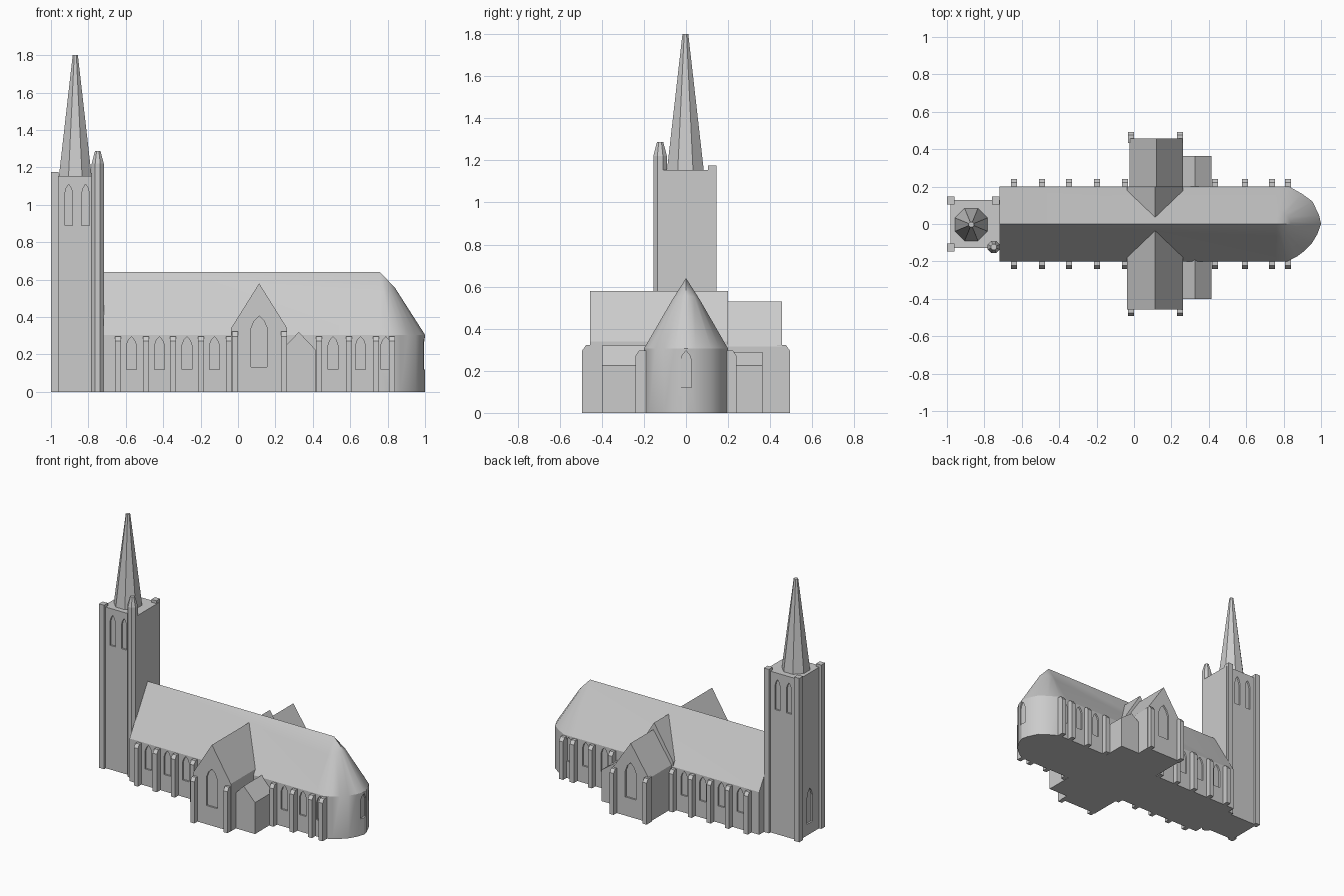
import bpy, bmesh, math
from mathutils import Matrix, Vector

if "Cube" in bpy.data.objects:
    bpy.data.objects.remove(bpy.data.objects["Cube"])

stone = bpy.data.materials.new("grey_stone")
stone.diffuse_color = (0.6, 0.6, 0.6, 1)
stone.use_nodes = True
stone.node_tree.nodes["Principled BSDF"].inputs["Base Color"].default_value = stone.diffuse_color


def finish(name, bm):
    bmesh.ops.recalc_face_normals(bm, faces=bm.faces[:])
    me = bpy.data.meshes.new(name)
    bm.to_mesh(me)
    bm.free()
    me.materials.append(stone)
    ob = bpy.data.objects.new(name, me)
    bpy.context.collection.objects.link(ob)
    return ob


def place(x, y, deg):
    return Matrix.Translation((x, y, 0)) @ Matrix.Rotation(math.radians(deg), 4, 'Z')


def prism(bm, profile, y0, y1, mat=Matrix()):
    """Extrude an (x, z) profile from y0 to y1."""
    a, b = [[bm.verts.new(mat @ Vector((x, y, z))) for x, z in profile] for y in (y0, y1)]
    n = len(profile)
    bm.faces.new(a)
    bm.faces.new(b[::-1])
    for i in range(n):
        j = (i + 1) % n
        bm.faces.new((a[i], b[i], b[j], a[j]))


def house(name, x0, x1, y0, y1, eave, ridge):
    bm = bmesh.new()
    prism(bm, [(x0, 0), (x1, 0), (x1, eave), ((x0 + x1) / 2, ridge), (x0, eave)], y0, y1)
    return finish(name, bm)


def box(bm, x0, x1, y0, y1, z1):
    prism(bm, [(x0, 0), (x1, 0), (x1, z1), (x0, z1)], y0, y1)


def octagon(bm, x, y, z0, z1, r0, r1):
    mat = Matrix.Translation((x, y, (z0 + z1) / 2)) @ Matrix.Rotation(math.pi / 8, 4, 'Z')
    bmesh.ops.create_cone(bm, cap_ends=True, segments=8, radius1=r0, radius2=r1,
                          depth=z1 - z0, matrix=mat)


def cut_windows(body, spots, w, z0, spring, top):
    """Recess pointed windows; spots are (x, y, facing angle), angle 0 faces -y."""
    h = w / 2
    mid = spring + (top - spring) * 0.6
    arch = [(-h, z0), (h, z0), (h, spring), (h * 0.62, mid), (0, top), (-h * 0.62, mid), (-h, spring)]
    bm = bmesh.new()
    for x, y, deg in spots:
        prism(bm, arch, -0.04, 0.012, place(x, y, deg))
    cutter = finish(body.name + "_window_cutter", bm)
    cutter.hide_render = True
    cutter.display_type = 'WIRE'
    mod = body.modifiers.new("windows", 'BOOLEAN')
    mod.operation = 'DIFFERENCE'
    mod.solver = 'EXACT'
    mod.object = cutter


# Nave with rounded apse: walls, pitched roof, and curved roof end
EAVE, RIDGE, XA = 0.305, 0.64, 0.76
apse = [(XA, -0.2), (0.82, -0.2), (0.87, -0.175), (0.91, -0.145), (0.95, -0.105), (0.98, -0.055),
        (1.0, 0), (0.99, 0.045), (0.955, 0.12), (0.9, 0.16), (0.83, 0.2), (XA, 0.2)]
outline = [(-0.72, -0.2)] + apse + [(-0.72, 0.2)]
bm = bmesh.new()
low = [bm.verts.new((x, y, 0)) for x, y in outline]
up = [bm.verts.new((x, y, EAVE)) for x, y in outline]
west, east = bm.verts.new((-0.72, 0, RIDGE)), bm.verts.new((XA, 0, RIDGE))
bm.faces.new(low)
for i in range(len(outline)):
    j = (i + 1) % len(outline)
    bm.faces.new((low[i], low[j], up[j], up[i]))
T = 0.33
ring = [bm.verts.new((XA + (x - XA) * T, y * T, RIDGE - (RIDGE - EAVE) * T + 0.027 * (x - XA) / 0.24))
        for x, y in apse]
arc = up[1:-1]
for i in range(len(apse) - 1):
    bm.faces.new((arc[i], arc[i + 1], ring[i + 1], ring[i]))
    bm.faces.new((ring[i], ring[i + 1], east))
bm.faces.new((up[0], arc[0], ring[0], east, west))
bm.faces.new((up[-1], west, east, ring[-1], arc[-1]))
bm.faces.new((up[0], west, up[-1]))
nave = finish("nave", bm)
bpy.context.view_layer.objects.active = nave
nave.select_set(True)
bpy.ops.object.shade_smooth_by_angle(angle=math.radians(30))
nave.select_set(False)
spots = [(0.996, 0, 90)]
for x in (-0.57, -0.42, -0.273, -0.126, 0.508, 0.655, 0.79):
    spots += [(x, -0.2, 0), (x, 0.2, 180)]
cut_windows(nave, spots, 0.052, 0.12, 0.25, 0.295)

# Transepts and side chapels
front = house("front_transept", -0.037, 0.263, -0.457, 0.2, 0.34, 0.58)
cut_windows(front, [(0.113, -0.457, 0)], 0.086, 0.134, 0.34, 0.406)
back = house("back_transept", -0.025, 0.263, 0.1, 0.457, 0.315, 0.53)
cut_windows(back, [(0.119, 0.457, 180)], 0.086, 0.134, 0.32, 0.39)
house("front_chapel", 0.235, 0.415, -0.4, -0.15, 0.225, 0.32)
house("back_chapel", 0.235, 0.415, 0.15, 0.363, 0.225, 0.29)


# Buttresses along nave and at the transept corners
def buttresses(name, xs, y, h):
    bm = bmesh.new()
    prof = [(-0.02, 0), (0.04, 0), (0.04, h - 0.025), (0.022, h), (-0.02, h)]
    for x in xs:
        for side in (-1, 1):
            prism(bm, prof, -0.016, 0.016, place(x, side * y, side * 90))
    return finish(name, bm)


buttresses("nave_buttresses", (-0.642, -0.492, -0.348, -0.198, -0.048, 0.433, 0.594, 0.738, 0.823), 0.2, 0.297)
buttresses("transept_buttresses", (-0.017, 0.245), 0.453, 0.322)

# Tower with belfry openings and a low west window
bm = bmesh.new()
box(bm, -0.982, -0.716, -0.127, 0.127, 1.155)
tower = finish("tower", bm)
spots = [(x, s * 0.127, 0 if s < 0 else 180) for x in (-0.905, -0.815) for s in (-1, 1)]
cut_windows(tower, spots, 0.042, 0.89, 1.06, 1.11)
cut_windows(tower, [(-0.982, 0, -90)], 0.06, 0.08, 0.27, 0.33)

# Corner piers
bm = bmesh.new()
for x, y in ((-0.98, -0.125), (-0.98, 0.125), (-0.74, 0.125)):
    box(bm, x - 0.02, x + 0.02, y - 0.021, y + 0.021, 1.175)
finish("tower_corner_piers", bm)

# Stair turret and spire
bm = bmesh.new()
octagon(bm, -0.75, -0.123, 0, 1.22, 0.035, 0.035)
octagon(bm, -0.75, -0.123, 1.22, 1.288, 0.035, 0.016)
finish("stair_turret", bm)
bm = bmesh.new()
octagon(bm, -0.87, -0.003, 1.15, 1.8, 0.095, 0.015)
finish("spire", bm)
